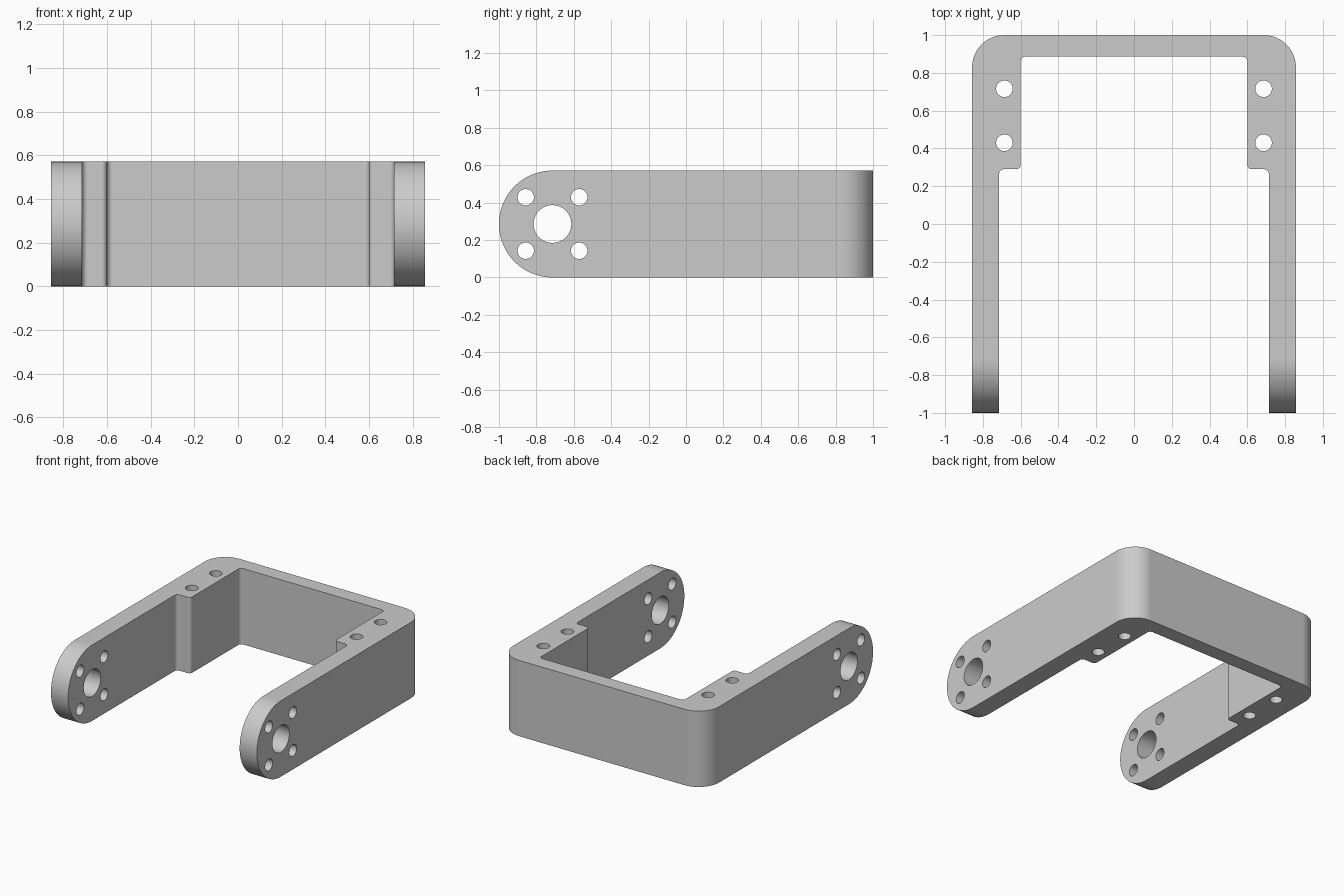
import bpy, bmesh, math
from mathutils import Vector, Matrix

if "Cube" in bpy.data.objects:
    bpy.data.objects.remove(bpy.data.objects["Cube"], do_unlink=True)

HEIGHT = 0.571
grey = bpy.data.materials.new("light_grey")
grey.use_nodes = True
colour = (0.6, 0.6, 0.6, 1)
grey.diffuse_color = colour
grey.node_tree.nodes["Principled BSDF"].inputs["Base Color"].default_value = colour


def rounded(corners, steps=16):
    """Outline from (u, v, radius) right-angle corners."""
    out = []
    for i, (u, v, r) in enumerate(corners):
        p = Vector((u, v))
        if r == 0:
            out.append(p)
            continue
        a = (Vector(corners[i - 1][:2]) - p).normalized()
        b = (Vector(corners[(i + 1) % len(corners)][:2]) - p).normalized()
        for k in range(steps + 1):
            t = math.pi / 2 * k / steps
            out.append(p + r * (a + b) - r * (b * math.cos(t) + a * math.sin(t)))
    return out


def prism(name, outline, to_3d, depth):
    """Extrude a flat outline along the depth vector."""
    bm = bmesh.new()
    face = bm.faces.new([bm.verts.new(to_3d(p)) for p in outline])
    ext = bmesh.ops.extrude_face_region(bm, geom=[face], use_keep_orig=True)
    moved = [g for g in ext["geom"] if isinstance(g, bmesh.types.BMVert)]
    bmesh.ops.translate(bm, verts=moved, vec=depth)
    bmesh.ops.recalc_face_normals(bm, faces=bm.faces)
    return add_object(name, bm)


def add_object(name, bm):
    mesh = bpy.data.meshes.new(name)
    bm.to_mesh(mesh)
    bm.free()
    mesh.materials.append(grey)
    obj = bpy.data.objects.new(name, mesh)
    bpy.context.collection.objects.link(obj)
    return obj


def combine(target, cutter, operation):
    mod = target.modifiers.new("cut", "BOOLEAN")
    mod.operation, mod.solver, mod.object = operation, "EXACT", cutter
    bpy.context.view_layer.objects.active = target
    bpy.ops.object.modifier_apply(modifier=mod.name)
    bpy.data.objects.remove(cutter, do_unlink=True)


# U-shaped plan with thickened mounting blocks
half = [(0.857, -1.1, 0), (0.857, 1, 0.17), (0.6, 0.886, 0.025),
        (0.6, 0.29, 0.025), (0.714, 0.29, 0.025), (0.714, -1.1, 0)]
outer, inner = half[:2], half[2:]
flip = lambda pts: [(-u, v, r) for u, v, r in reversed(pts)]
plan = outer + flip(outer) + flip(inner) + inner
# Walk the inner edge from the left leg tip round to the right one
bracket = prism("u_bracket", rounded(plan),
                lambda p: (p.x, p.y, -0.1), (0, 0, HEIGHT + 0.2))

# Side outline rounds the arm tips
side = [(-1, 0, HEIGHT / 2), (-1, HEIGHT, HEIGHT / 2), (1.2, HEIGHT, 0), (1.2, 0, 0)]
side_outline = rounded(side, 32)
side_outline = [p for i, p in enumerate(side_outline)
                if (p - side_outline[i - 1]).length > 1e-5]
combine(bracket, prism("side_cutter", side_outline,
                       lambda p: (-1, p.x, p.y), (2, 0, 0)), "INTERSECT")

# Bolt holes through the blocks, pivot and bolt holes through the arms
holes = bmesh.new()


def hole(centre, radius, rotation):
    bmesh.ops.create_cone(holes, cap_ends=True, segments=40, radius1=radius,
                          radius2=radius, depth=2.4,
                          matrix=Matrix.Translation(centre) @ rotation)


upright = Matrix.Identity(4)
sideways = Matrix.Rotation(math.pi / 2, 4, "Y")
for s in (-1, 1):
    for y in (0.43, 0.716):
        hole((s * 0.686, y, 0.3), 0.044, upright)
hole((0, -0.714, HEIGHT / 2), 0.101, sideways)
for y in (-0.857, -0.571):
    for dz in (-0.143, 0.143):
        hole((0, y, HEIGHT / 2 + dz), 0.044, sideways)
combine(bracket, add_object("hole_cutter", holes), "DIFFERENCE")

# Smooth rounds with crisp edges and flat faces
bpy.ops.object.select_all(action="DESELECT")
bracket.select_set(True)
bpy.context.view_layer.objects.active = bracket
bpy.ops.object.shade_smooth_by_angle(angle=math.radians(30))
weighted = bracket.modifiers.new("flat_faces", "WEIGHTED_NORMAL")
weighted.keep_sharp = True
